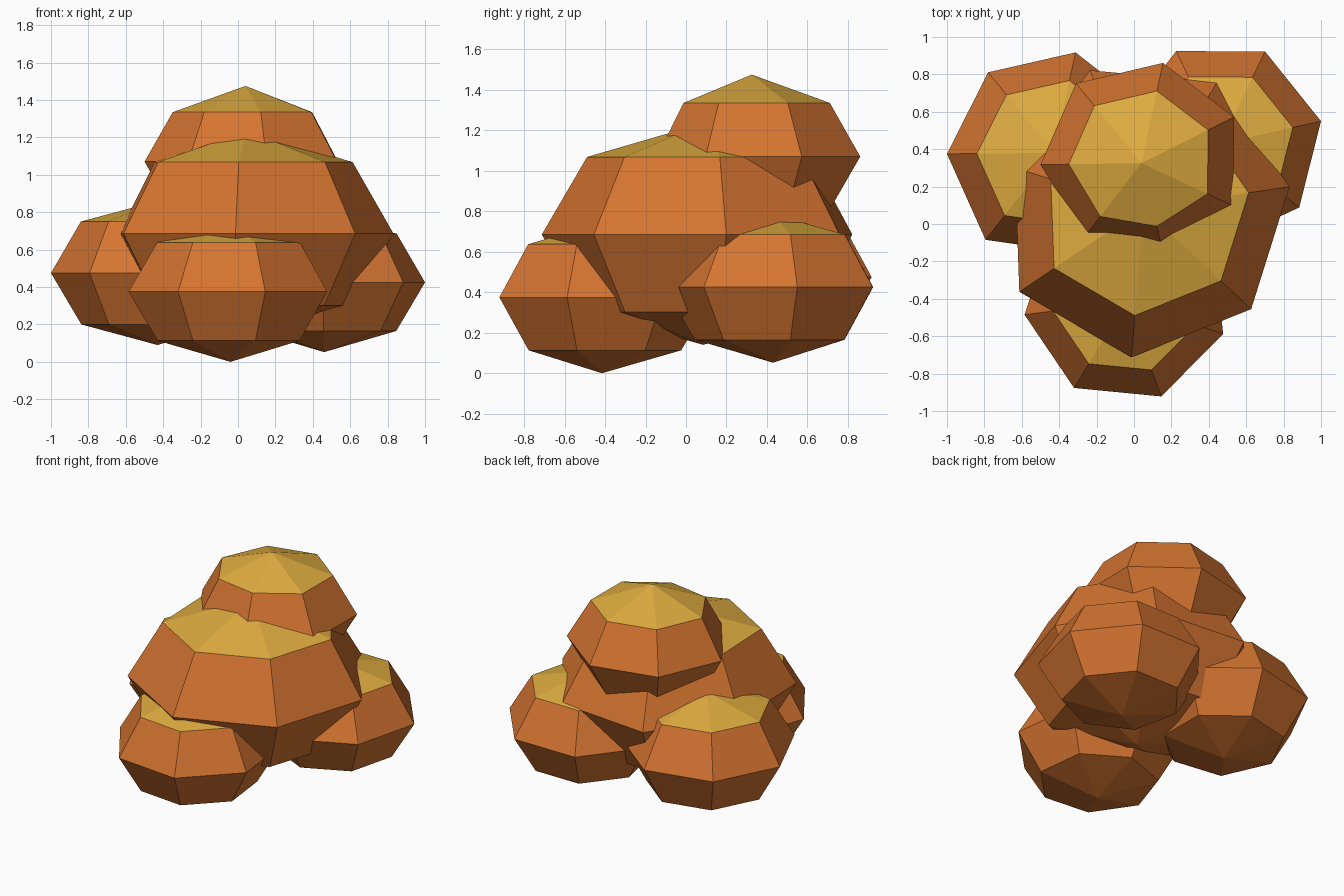
import bpy, bmesh, math

if "Cube" in bpy.data.objects:
    bpy.data.objects.remove(bpy.data.objects["Cube"])


def material(name, rgb):
    m = bpy.data.materials.new(name)
    m.diffuse_color = (*rgb, 1.0)
    m.use_nodes = True
    m.node_tree.nodes["Principled BSDF"].inputs["Base Color"].default_value = m.diffuse_color
    return m


ORANGE = material("burnt orange", (0.66, 0.175, 0.03))
YELLOW = material("mustard yellow", (0.73, 0.41, 0.05))


def lump(name, centre, start, radii, ring_h, top, bottom):
    """Seven-sided faceted ball: three rings and two poles, with a yellow cap."""
    cx, cy, cz = centre
    bm = bmesh.new()
    rings = []
    for scale, dz in ((0.715, -ring_h), (1.0, 0.0), (0.72, ring_h)):
        ring = []
        for i, r in enumerate(radii):
            a = math.radians(start) + math.tau * i / len(radii)
            ring.append(bm.verts.new((cx + scale * r * math.cos(a),
                                      cy + scale * r * math.sin(a), cz + dz)))
        rings.append(ring)
    low = bm.verts.new((cx, cy, bottom))
    high = bm.verts.new((cx, cy, top))
    n = len(radii)
    for i in range(n):
        j = (i + 1) % n
        bm.faces.new((low, rings[0][j], rings[0][i]))
        for a, b in zip(rings, rings[1:]):
            bm.faces.new((a[i], a[j], b[j], b[i]))
        cap = bm.faces.new((rings[2][i], rings[2][j], high))
        cap.material_index = 1
    me = bpy.data.meshes.new(name)
    bm.to_mesh(me)
    bm.free()
    me.materials.append(ORANGE)
    me.materials.append(YELLOW)
    ob = bpy.data.objects.new(name, me)
    bpy.context.collection.objects.link(ob)


# Large middle lump and the lump stacked on it
lump("main_lump", (0.05, 0.085, 0.685), 8.3,
     (0.79, 0.78, 0.79, 0.72, 0.80, 0.80, 0.79), 0.383, 1.235, 0.14)
lump("top_lump", (0.04, 0.325, 1.07), 26.5,
     (0.553, 0.548, 0.552, 0.54, 0.50, 0.482, 0.54), 0.265, 1.475, 0.69)

# Three base lumps
lump("front_lump", (-0.04, -0.415, 0.375), 33.0,
     (0.55, 0.55, 0.55, 0.55, 0.54, 0.54, 0.545), 0.262, 0.745, 0.0)
lump("left_lump", (-0.43, 0.38, 0.475), 180.5,
     (0.57, 0.59, 0.55, 0.55, 0.55, 0.55, 0.555), 0.275, 0.86, 0.09)
lump("right_lump", (0.46, 0.43, 0.425), 12.5,
     (0.553, 0.548, 0.547, 0.54, 0.54, 0.54, 0.544), 0.26, 0.785, 0.052)
